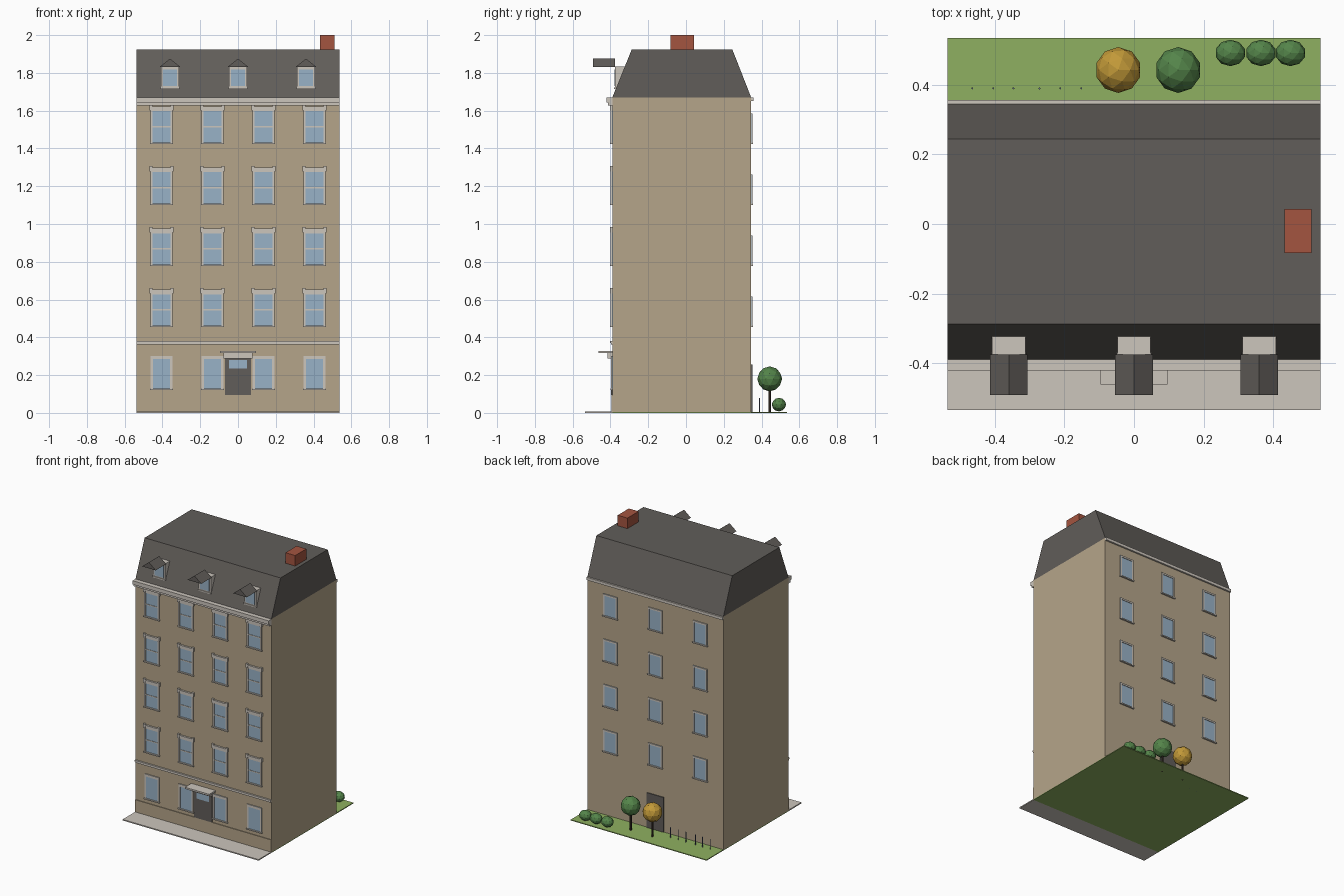
import bpy, bmesh
from mathutils import Matrix, Vector

cube = bpy.data.objects.get("Cube")
if cube:
    bpy.data.objects.remove(cube, do_unlink=True)


def material(name, *srgb):
    """One flat colour, given in display values and stored linear."""
    rgba = [((c + 0.055) / 1.055) ** 2.4 for c in srgb] + [1]
    m = bpy.data.materials.new(name)
    m.use_nodes = True
    m.diffuse_color = rgba
    m.node_tree.nodes["Principled BSDF"].inputs["Base Color"].default_value = rgba
    return m


WALL = material("sandstone", .71, .645, .54)
TRIM = material("pale stone", .80, .775, .74)
GLASS = material("window glass", .60, .70, .78)
SLATE = material("slate", .38, .365, .35)
BRICK = material("red brick", .64, .33, .25)
GRASS = material("grass", .56, .69, .38)
LEAF = material("green leaves", .33, .52, .29)
GOLD = material("golden leaves", .76, .60, .22)
BARK = material("dark bark", .22, .18, .15)
IRON = material("blue iron", .36, .40, .52)


def add_object(name, data, loc=(0, 0, 0)):
    ob = bpy.data.objects.new(name, data)
    ob.location = loc
    bpy.context.collection.objects.link(ob)
    return ob


def finish(bm, name, mats):
    bmesh.ops.recalc_face_normals(bm, faces=bm.faces)
    me = bpy.data.meshes.new(name)
    bm.to_mesh(me)
    bm.free()
    for m in mats:
        me.materials.append(m)
    return me


def boxes(name, parts):
    """Mesh of boxes, each (material, x range, y range, z range)."""
    bm = bmesh.new()
    mats = []
    for mat, *ranges in parts:
        if mat not in mats:
            mats.append(mat)
        lo, hi = (Vector(v) for v in zip(*ranges))
        place = Matrix.Translation((lo + hi) / 2) @ Matrix.Diagonal((*(hi - lo), 1))
        made = bmesh.ops.create_cube(bm, size=1, matrix=place)
        for f in {f for v in made["verts"] for f in v.link_faces}:
            f.material_index = mats.index(mat)
    return finish(bm, name, mats)


def box(name, mat, xs, ys, zs):
    return add_object(name, boxes(name, [(mat, xs, ys, zs)]))


def prism(name, mat, points, along):
    """Extrude a closed outline of 3D points by a vector."""
    bm = bmesh.new()
    face = bm.faces.new([bm.verts.new(p) for p in points])
    new = bmesh.ops.extrude_face_region(bm, geom=[face])["geom"]
    bmesh.ops.translate(bm, vec=along, verts=[v for v in new if isinstance(v, bmesh.types.BMVert)])
    return finish(bm, name, [mat])


def foliage(name, mat, loc, radii):
    bm = bmesh.new()
    bmesh.ops.create_icosphere(bm, subdivisions=2, radius=1, matrix=Matrix.Diagonal((*radii, 1)))
    add_object(name, finish(bm, name, [mat]), loc)


def post(name, mat, loc, radius, height):
    bm = bmesh.new()
    bmesh.ops.create_cone(bm, cap_ends=True, segments=6, radius1=radius, radius2=radius,
                          depth=height, matrix=Matrix.Translation((0, 0, height / 2)))
    add_object(name, finish(bm, name, [mat]), loc)


def window_parts(w, top, head, proud):
    """Glass, jambs, head and sill facing -y, with the wall at y = 0."""
    wall = .004
    parts = [(GLASS, (-w, w), (-.003, wall), (0, top)),
             (TRIM, (-w, w), (-proud, wall), (top - head, top)),
             (TRIM, (-w - .004, w + .004), (-proud - .004, wall), (-.006, .002))]
    for s in (-1, 1):
        parts.append((TRIM, sorted((s * w, s * (w - .011))), (-proud, wall), (0, top)))
    return parts


W, FRONT, BACK, EAVES, RIDGE = .537, -.39, .345, 1.67, 1.925
FULL = (-W, W)
FLOORS = [.46 + .323 * i for i in range(4)]

# Ground
box("pavement", TRIM, FULL, (-.535, FRONT), (0, .008))
box("lawn", GRASS, FULL, (FRONT, .535), (0, .006))

# Walls, plinth and stone bands
box("walls", WALL, FULL, (FRONT, BACK), (.003, EAVES))
box("plinth", WALL, FULL, (FRONT - .005, FRONT), (.008, .095))
for name, depth, z in (("string_course_lower", .008, (.362, .371)),
                       ("string_course_upper", .012, (.371, .38))):
    box(name, TRIM, FULL, (FRONT - depth, FRONT), z)
box("cornice_lower", TRIM, FULL, (-.412, FRONT), (1.627, 1.643))
box("cornice_upper", TRIM, FULL, (-.422, FRONT), (1.643, EAVES))
box("back_cornice", TRIM, FULL, (BACK, .357), (1.65, EAVES))

# Mansard roof and chimney
outline = [(FRONT, EAVES), (BACK, EAVES), (.245, RIDGE), (-.287, RIDGE)]
add_object("mansard_roof", prism("mansard_roof", SLATE, [(-W, y, z) for y, z in outline], (2 * W, 0, 0)))
box("chimney", BRICK, (.433, .51), (-.083, .043), (RIDGE - .01, 2))

# Front windows
upper = window_parts(.058, .19, .022, .009)
upper.append((TRIM, (-.05, .05), (-.006, 0), (.082, .089)))
for s in (-1, 1):
    upper.append((TRIM, sorted((s * .048, s * .064)), (-.013, 0), (.172, .2)))
upper.append((TRIM, (-.058, .058), (-.013, 0), (.183, .193)))
upper_mesh = boxes("front_window", upper)
ground_mesh = boxes("ground_window", window_parts(.057, .175, .018, .007))
for x in (-.405, -.135, .135, .405):
    add_object("ground_window", ground_mesh, (x, FRONT, .127))
    for z in FLOORS:
        add_object("front_window", upper_mesh, (x, FRONT, z))

# Back windows, turned to face +y
back_mesh = boxes("back_window", window_parts(.055, .155, .012, .007))
for x in (-.355, 0, .355):
    for z in FLOORS:
        add_object("back_window", back_mesh, (x, BACK, z)).rotation_euler.z = 3.14159

# Doors and canopy
box("front_door", SLATE, (-.07, .07), (FRONT - .006, FRONT), (.095, .287))
box("door_transom", GLASS, (-.048, .048), (FRONT - .008, FRONT), (.235, .28))
box("canopy_moulding", TRIM, (-.078, .078), (FRONT - .025, FRONT), (.287, .316))
box("canopy", TRIM, (-.096, .096), (-.462, FRONT), (.316, .328))
box("back_door", SLATE, (-.066, .066), (BACK, BACK + .006), (.006, .255))

# Dormers
dormer = [(TRIM, (-.048, .048), (-.375, -.32), (1.72, 1.833)),
          (GLASS, (-.036, .036), (-.378, -.37), (1.73, 1.818)),
          (TRIM, (-.05, .05), (-.381, -.37), (1.714, 1.722))]
dormer_mesh = boxes("dormer", dormer)
gable = [(-.054, -.492, 1.832), (.054, -.492, 1.832), (0, -.492, 1.875)]
gable_mesh = prism("dormer_roof", SLATE, gable, (0, .117, 0))
for x in (-.36, 0, .36):
    add_object("dormer", dormer_mesh, (x, 0, 0))
    add_object("dormer_roof", gable_mesh, (x, 0, 0))

# Garden
for x, mat in ((-.045, GOLD), (.127, LEAF)):
    post("tree_trunk", BARK, (x, .443, 0), .007, .14)
    foliage("tree_crown", mat, (x, .443, .18), (.066, .066, .066))
for x in (.277, .365, .45):
    foliage("bush", LEAF, (x, .492, .044), (.044, .038, .036))
for x in (-.465, -.405, -.347, -.272, -.212, -.152):
    post("fence_post", IRON, (x, .39, 0), .003, .08)
